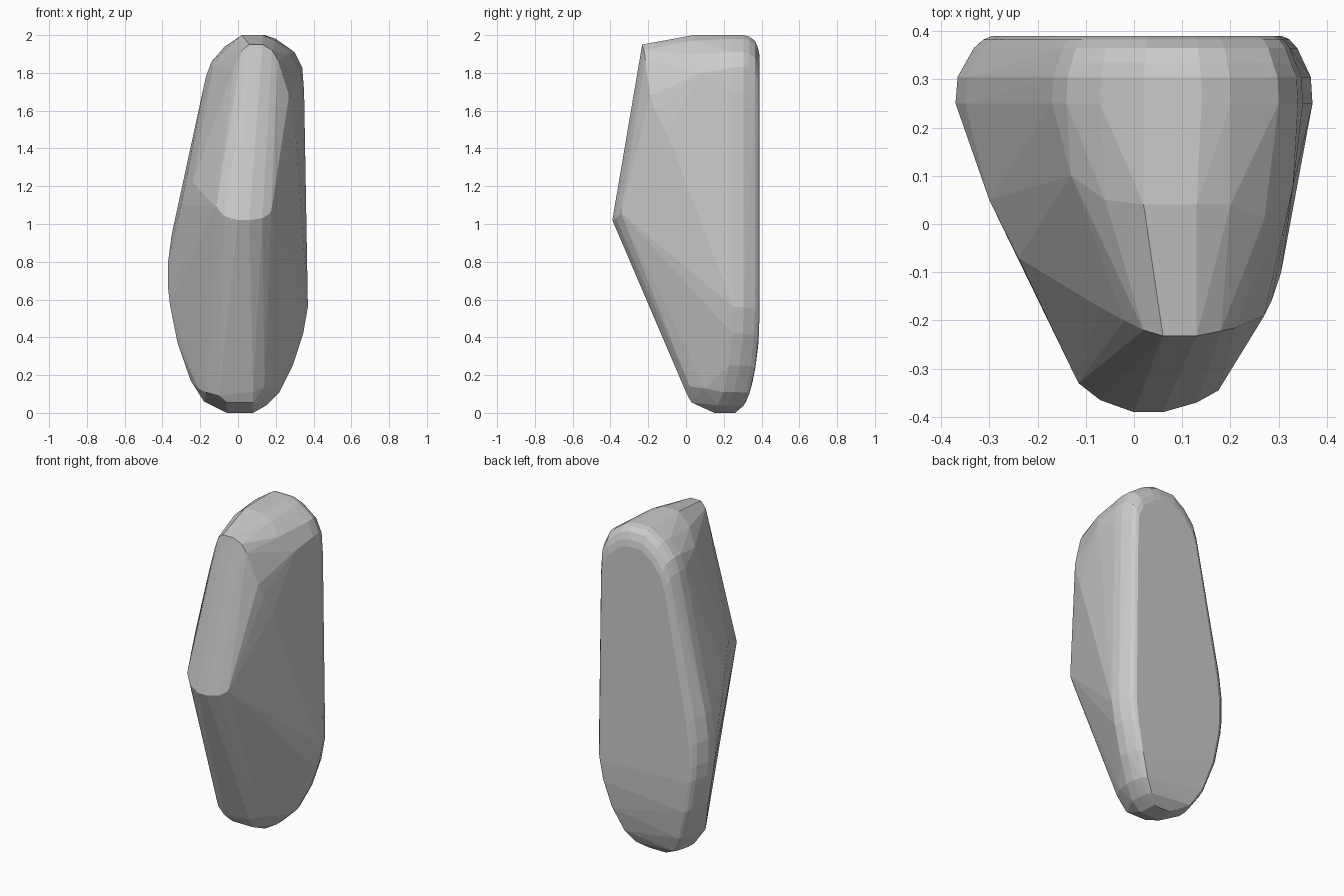
import bpy, bmesh

# Front outline of the stone (x, z), clockwise from the top
outline = [(0.02, 2.0), (0.14, 2.0), (0.20, 1.98), (0.30, 1.91), (0.34, 1.83), (0.35, 1.7),
           (0.37, 0.56), (0.345, 0.42), (0.29, 0.25), (0.22, 0.11), (0.15, 0.04),
           (0.08, 0.0), (-0.06, 0.0), (-0.18, 0.06), (-0.25, 0.17), (-0.32, 0.37),
           (-0.36, 0.57), (-0.37, 0.66), (-0.37, 0.8), (-0.35, 0.95), (-0.17, 1.78),
           (-0.14, 1.86), (-0.07, 1.94)]

# The back plane, bending forward towards the foot (z, y)
back = [(0.0, 0.26), (0.03, 0.30), (0.08, 0.33), (0.2, 0.362), (0.36, 0.383), (0.5, 0.39), (2.0, 0.39)]


def back_y(z):
    for (z0, y0), (z1, y1) in zip(back, back[1:]):
        if z <= z1:
            return y0 + (y1 - y0) * (z - z0) / (z1 - z0)
    return back[-1][1]


# Rings that round the outline into the back: depth below back plane, side inset, top inset
rings = [(0.14, 0.0, 0.0), (0.085, 0.004, 0.0), (0.055, 0.02, 0.008),
         (0.025, 0.035, 0.03), (0.008, 0.052, 0.07), (0.0, 0.07, 0.11)]
points = []
for depth, side, top in rings:
    for x, z in outline:
        zz = z * (1 - top / 2)
        centre = 0.02 + 0.05 * z / 2
        points.append((centre + (x - centre) * (1 - side / 0.37),
                       max(0.15, back_y(zz) - depth), zz))

# Front ridge, upper nose and shoulders
points += [(0.0, -0.39, 1.02), (0.06, -0.39, 1.02), (-0.07, -0.365, 1.04),
           (-0.115, -0.33, 1.09), (0.13, -0.37, 1.03), (0.175, -0.345, 1.06),
           (0.06, -0.232, 1.95), (0.13, -0.232, 1.95), (0.02, -0.22, 1.92),
           (0.18, -0.222, 1.92), (0.21, -0.215, 1.87), (0.27, -0.19, 1.68),
           (0.285, -0.16, 1.6), (0.305, -0.1, 1.48), (-0.02, -0.2, 1.83),
           (-0.075, -0.17, 1.68), (-0.24, -0.07, 1.22), (-0.30, 0.05, 1.1)]
# Crown and side ends running forward
points += [(0.02, 0.04, 2.0), (0.13, 0.04, 2.0), (-0.06, 0.05, 1.93), (0.2, 0.04, 1.97),
           (0.27, 0.01, 1.9), (-0.13, 0.1, 1.84), (0.33, 0.08, 1.8)]
# Rounded foot
points += [(-0.10, 0.01, 0.09), (0.0, 0.0, 0.11), (0.08, 0.0, 0.11), (0.14, 0.02, 0.14),
           (-0.17, 0.05, 0.11), (-0.06, 0.03, 0.055), (0.08, 0.03, 0.055),
           (-0.04, 0.15, 0.0), (0.06, 0.15, 0.0), (0.19, 0.1, 0.13), (-0.21, 0.11, 0.13)]

# Wrap everything in one convex faceted body
bm = bmesh.new()
for p in points:
    bm.verts.new(p)
bmesh.ops.convex_hull(bm, input=bm.verts[:])
bmesh.ops.delete(bm, geom=[v for v in bm.verts if not v.link_faces], context='VERTS')
bmesh.ops.dissolve_limit(bm, angle_limit=0.02, verts=bm.verts[:], edges=bm.edges[:])
bmesh.ops.recalc_face_normals(bm, faces=bm.faces[:])
mesh = bpy.data.meshes.new("standing_stone")
bm.to_mesh(mesh)
bm.free()
stone = bpy.data.objects.new("standing_stone", mesh)
bpy.context.collection.objects.link(stone)
